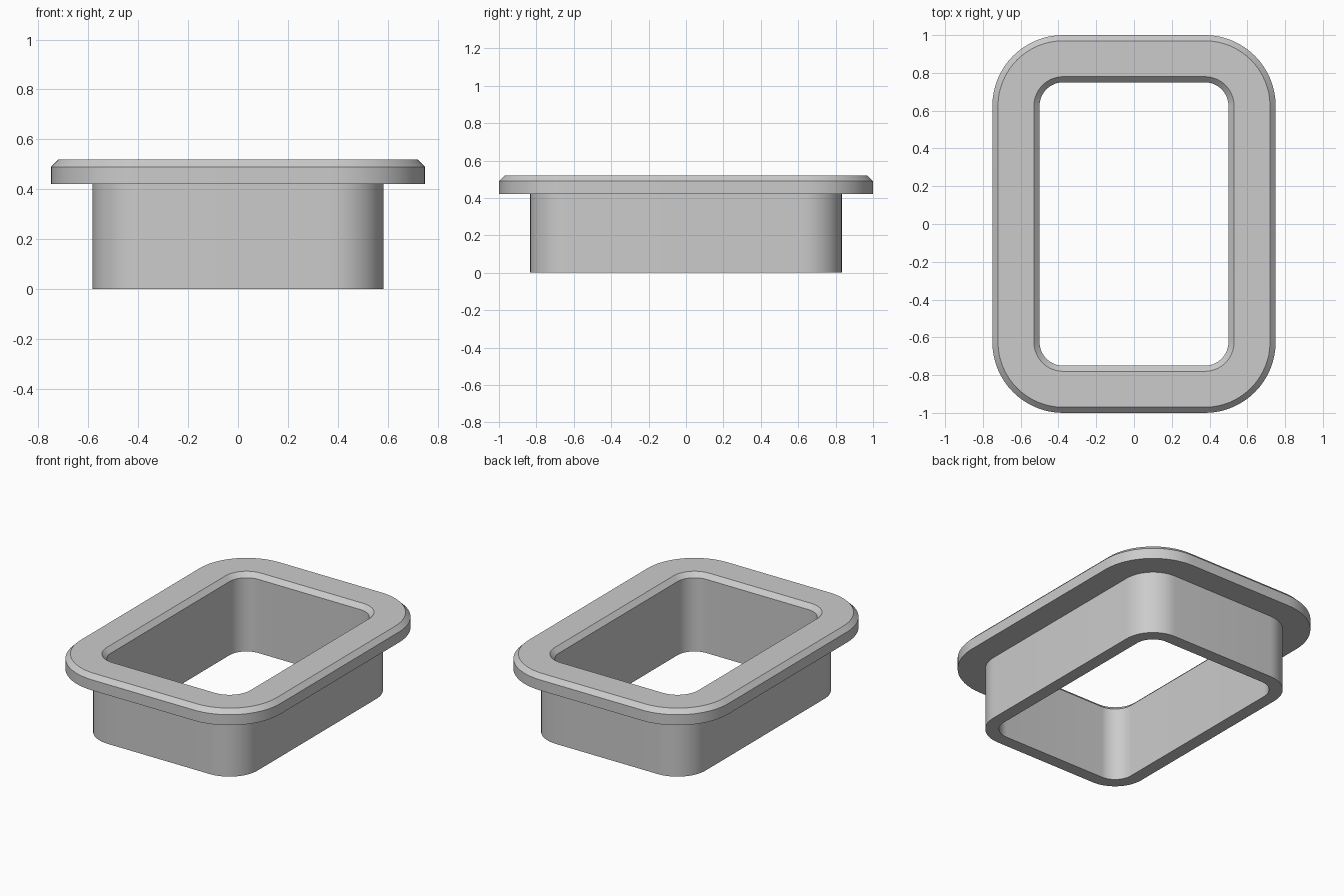
import bpy
import bmesh
from math import cos, sin, pi, radians

cube = bpy.data.objects.get("Cube")
if cube:
    bpy.data.objects.remove(cube, do_unlink=True)

# Plain grey finish
grey = bpy.data.materials.new("grey")
grey.use_nodes = True
colour = (0.6, 0.6, 0.6, 1)
grey.diffuse_color = colour
grey.node_tree.nodes["Principled BSDF"].inputs["Base Color"].default_value = colour

CORNER_X, CORNER_Y = 0.375, 0.625   # shared centres of all corner arcs
SEGMENTS = 16


def rounded_loop(bm, radius, z):
    """Rounded rectangle made of four arcs around the shared corner centres."""
    verts = []
    for quadrant, (sx, sy) in enumerate(((1, 1), (-1, 1), (-1, -1), (1, -1))):
        for i in range(SEGMENTS + 1):
            a = (quadrant + i / SEGMENTS) * pi / 2
            verts.append(bm.verts.new((sx * CORNER_X + radius * cos(a),
                                       sy * CORNER_Y + radius * sin(a), z)))
    return verts


def sweep_frame(name, section):
    """Sweep a closed (corner radius, height) section around the opening."""
    bm = bmesh.new()
    loops = [rounded_loop(bm, r, z) for r, z in section]
    n = len(loops[0])
    for a, b in zip(loops, loops[1:] + loops[:1]):
        for i in range(n):
            j = (i + 1) % n
            bm.faces.new((a[i], a[j], b[j], b[i]))
    bmesh.ops.recalc_face_normals(bm, faces=bm.faces)
    mesh = bpy.data.meshes.new(name)
    bm.to_mesh(mesh)
    bm.free()
    mesh.materials.append(grey)
    obj = bpy.data.objects.new(name, mesh)
    bpy.context.collection.objects.link(obj)
    bpy.ops.object.select_all(action="DESELECT")
    obj.select_set(True)
    bpy.context.view_layer.objects.active = obj
    bpy.ops.object.shade_smooth_by_angle(angle=radians(30))


# Sleeve wall, overhanging flange and chamfered rims in one section
sweep_frame("flanged_sleeve", [
    (0.125, 0), (0.208, 0),                          # bottom edge
    (0.208, 0.42), (0.375, 0.42),                    # flange underside
    (0.375, 0.49), (0.345, 0.52),                    # outer chamfer
    (0.155, 0.52), (0.125, 0.49),                    # inner chamfer
])
